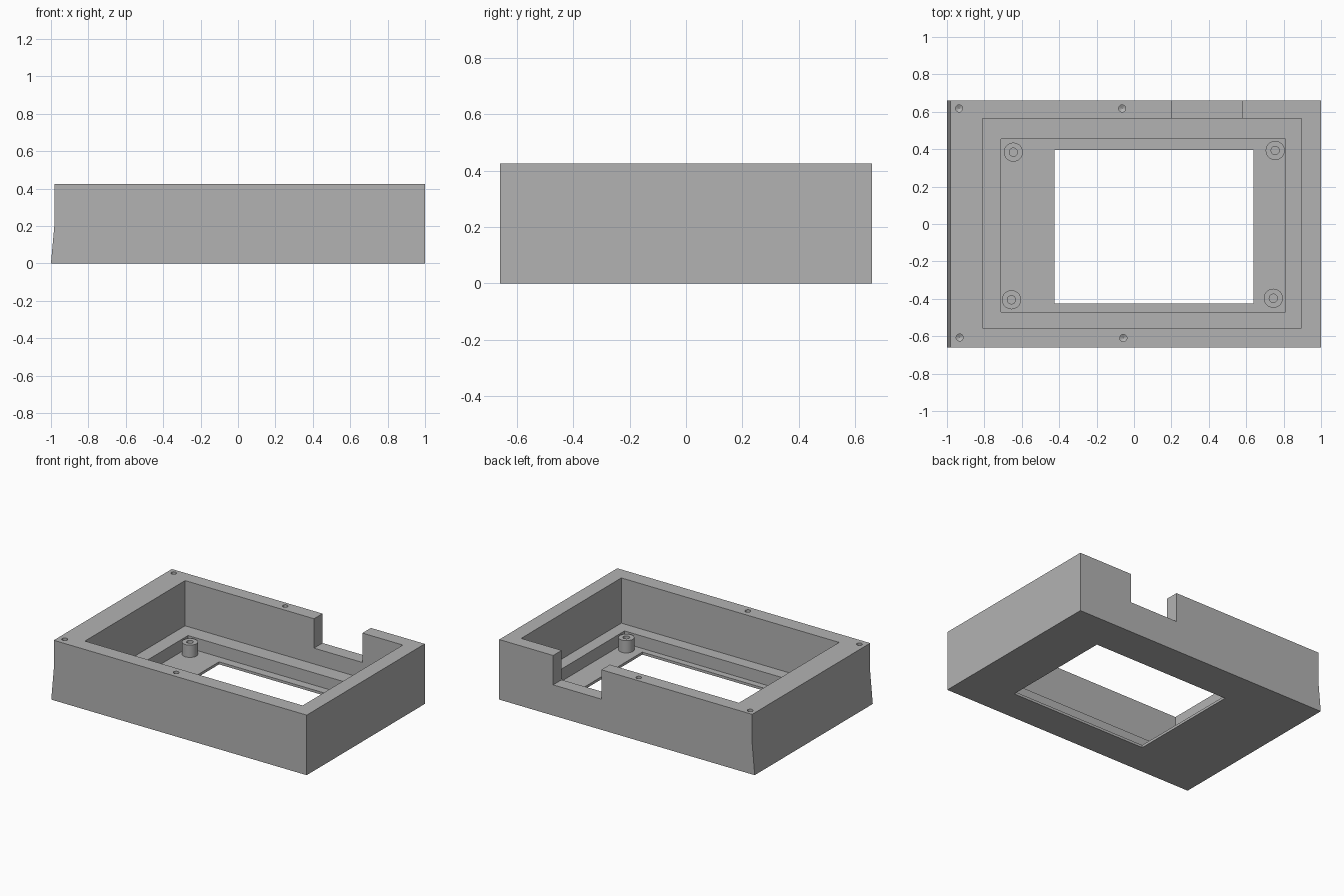
import bpy
import bmesh
import math
from mathutils import Matrix

if "Cube" in bpy.data.objects:
    bpy.data.objects.remove(bpy.data.objects["Cube"], do_unlink=True)

HALF_Y = 0.66
TOP, LEDGE, FLOOR, NOTCH = 0.425, 0.105, 0.018, 0.217

grey = bpy.data.materials.new("plain grey")
grey.use_nodes = True
colour = (0.45, 0.45, 0.45, 1)
grey.diffuse_color = colour
grey.node_tree.nodes["Principled BSDF"].inputs["Base Color"].default_value = colour


def add_object(name, bm):
    bmesh.ops.recalc_face_normals(bm, faces=bm.faces)
    mesh = bpy.data.meshes.new(name)
    bm.to_mesh(mesh)
    bm.free()
    mesh.materials.append(grey)
    obj = bpy.data.objects.new(name, mesh)
    bpy.context.collection.objects.link(obj)
    return obj


def box(name, x0, x1, y0, y1, z0, z1):
    bm = bmesh.new()
    size = Matrix.Diagonal((x1 - x0, y1 - y0, z1 - z0, 1))
    centre = Matrix.Translation(((x0 + x1) / 2, (y0 + y1) / 2, (z0 + z1) / 2))
    bmesh.ops.create_cube(bm, size=1, matrix=centre @ size)
    return add_object(name, bm)


def lathe(name, x, y, profile, closed, steps=32):
    """Spin a radius/height profile round a vertical axis."""
    bm = bmesh.new()
    verts = [bm.verts.new((r, 0, z)) for r, z in profile]
    pairs = list(zip(verts, verts[1:]))
    if closed:
        pairs.append((verts[-1], verts[0]))
    edges = [bm.edges.new(p) for p in pairs]
    bmesh.ops.spin(bm, geom=verts + edges, cent=(0, 0, 0), axis=(0, 0, 1),
                   angle=math.tau, steps=steps, use_duplicate=False)
    bmesh.ops.remove_doubles(bm, verts=bm.verts, dist=0.0001)
    bmesh.ops.translate(bm, verts=bm.verts, vec=(x, y, 0))
    return add_object(name, bm)


def cut(target, cutter):
    mod = target.modifiers.new("cut", "BOOLEAN")
    mod.operation = "DIFFERENCE"
    mod.solver = "EXACT"
    mod.object = cutter
    cutter.hide_render = True
    bpy.context.view_layer.update()
    graph = bpy.context.evaluated_depsgraph_get()
    result = bpy.data.meshes.new_from_object(target.evaluated_get(graph))
    target.modifiers.clear()
    target.data = result
    bpy.data.objects.remove(cutter, do_unlink=True)


# Outer block, with the lower part of one end sloping outwards
bm = bmesh.new()
profile = [(-1, 0), (1, 0), (1, TOP), (-0.98, TOP), (-0.98, 0.22)]
face = bm.faces.new([bm.verts.new((x, -HALF_Y, z)) for x, z in profile])
side = bmesh.ops.extrude_face_region(bm, geom=[face])
bmesh.ops.translate(bm, vec=(0, 2 * HALF_Y, 0),
                    verts=[v for v in side["geom"] if isinstance(v, bmesh.types.BMVert)])
case = add_object("case", bm)

# Stepped cavity, display window and cable notch in the back wall
cut(case, box("upper_cavity", -0.81, 0.895, -0.555, 0.565, LEDGE, 0.6))
cut(case, box("lower_cavity", -0.71, 0.81, -0.47, 0.455, FLOOR, 0.3))
cut(case, box("window", -0.425, 0.64, -0.425, 0.395, -0.1, 0.2))
cut(case, box("notch", 0.2, 0.578, 0.5, 0.8, NOTCH, 0.6))

# Drilled screw holes in the rim, with pointed ends
drill = [(0, TOP - 0.11), (0.019, TOP - 0.1), (0.019, 0.5), (0, 0.5)]
for x, y in [(-0.935, 0.618), (-0.063, 0.618), (-0.932, -0.607), (-0.057, -0.61)]:
    cut(case, lathe("drill", x, y, drill, False, 20))

# Hollow mounting posts on the floor
tube = [(0.022, FLOOR - 0.008), (0.051, FLOOR - 0.008), (0.051, LEDGE), (0.022, LEDGE)]
posts = {"back_right_post": (-0.645, 0.384), "back_left_post": (0.755, 0.393),
         "front_right_post": (-0.655, -0.405), "front_left_post": (0.745, -0.397)}
parts = [case] + [lathe(name, x, y, tube, True) for name, (x, y) in posts.items()]

for obj in parts:
    bpy.ops.object.select_all(action="DESELECT")
    obj.select_set(True)
    bpy.context.view_layer.objects.active = obj
    bpy.ops.object.shade_smooth_by_angle(angle=math.radians(30))
# The shallow slope break stays crisp
case.data.polygons.foreach_set("use_smooth", [False] * len(case.data.polygons))
case.data.update()
